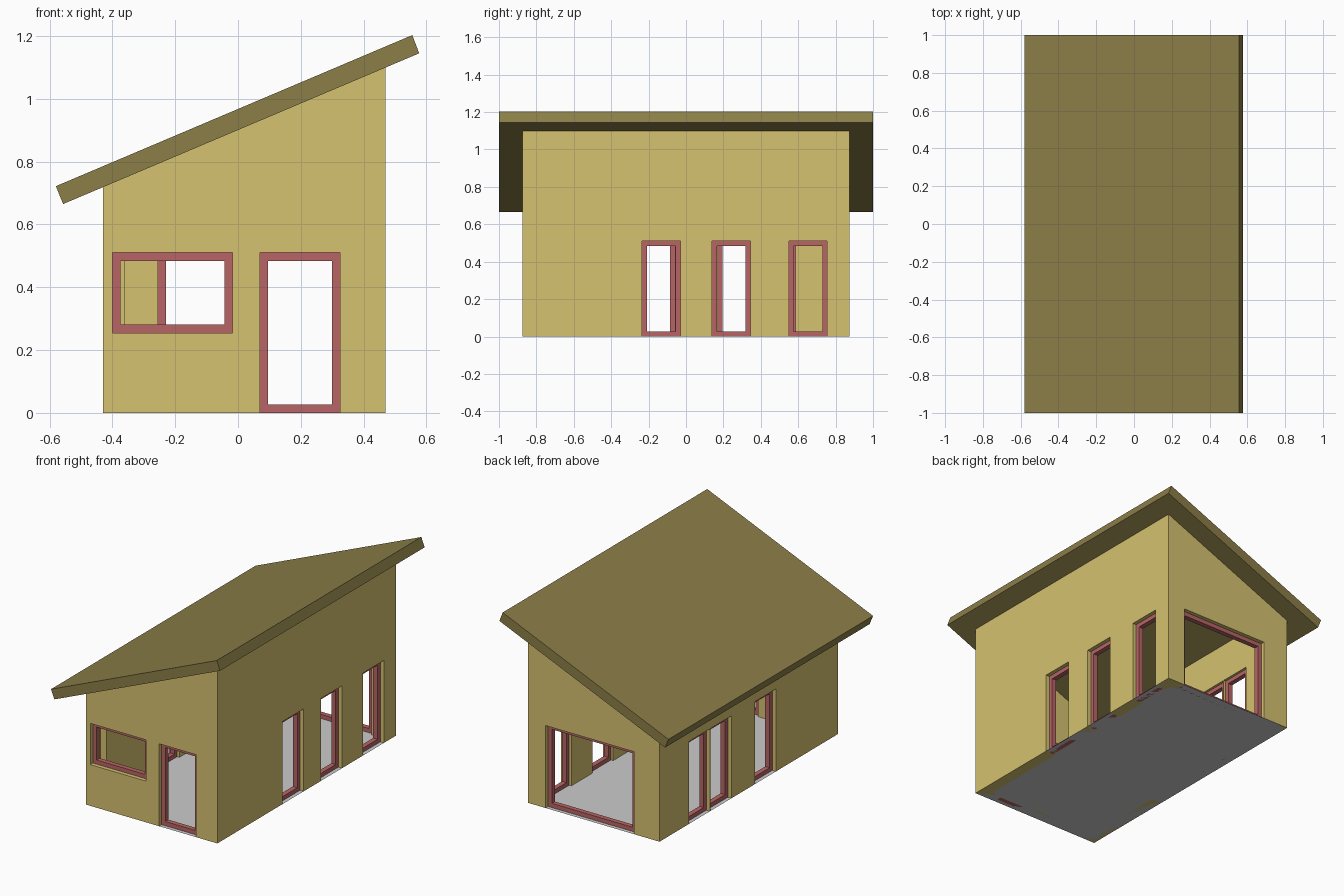
import bpy, bmesh

if "Cube" in bpy.data.objects:
    bpy.data.objects.remove(bpy.data.objects["Cube"])

X0, X1, Y0, Y1 = -0.43, 0.47, -0.873, 0.873   # outer wall footprint
T, REC, DEPTH, BAR = 0.07, 0.025, 0.03, 0.026  # wall, frame recess, frame depth, frame bar


def material(name, rgb):
    m = bpy.data.materials.new(name)
    m.diffuse_color = (*rgb, 1)
    m.use_nodes = True
    m.node_tree.nodes["Principled BSDF"].inputs["Base Color"].default_value = m.diffuse_color
    return m


WALL = material("wall_yellow", (0.67, 0.54, 0.16))
ROOF = material("roof_olive", (0.26, 0.21, 0.065))
FRAME = material("frame_red", (0.48, 0.13, 0.13))


def finish(name, bm, mat=None):
    bmesh.ops.recalc_face_normals(bm, faces=bm.faces)
    me = bpy.data.meshes.new(name)
    bm.to_mesh(me)
    bm.free()
    ob = bpy.data.objects.new(name, me)
    bpy.context.collection.objects.link(ob)
    if mat:
        me.materials.append(mat)
    return ob


def add_box(bm, lo, hi):
    vs = bmesh.ops.create_cube(bm, size=1)["verts"]
    for v in vs:
        v.co = [l + (c + 0.5) * (h - l) for c, l, h in zip(v.co, lo, hi)]


def prism(name, profile, y0, y1, mat):
    """Extrude an xz profile along y."""
    bm = bmesh.new()
    f = bm.faces.new([bm.verts.new((x, y0, z)) for x, z in profile])
    ext = bmesh.ops.extrude_face_region(bm, geom=[f])["geom"]
    bmesh.ops.translate(bm, vec=(0, y1 - y0, 0),
                        verts=[g for g in ext if isinstance(g, bmesh.types.BMVert)])
    return finish(name, bm, mat)


def cut(target, lo, hi):
    bm = bmesh.new()
    add_box(bm, lo, hi)
    cutter = finish("cutter", bm, WALL)
    cutter.hide_render = True
    mod = target.modifiers.new("cut", 'BOOLEAN')
    mod.operation, mod.solver, mod.object = 'DIFFERENCE', 'EXACT', cutter
    bpy.context.view_layer.objects.active = target
    bpy.ops.object.modifier_apply(modifier=mod.name)
    bpy.data.objects.remove(cutter)


# Sloping roof slab and the matching wall tops
prism("roof", [(-0.557, 0.665), (0.577, 1.145), (0.555, 1.203), (-0.58, 0.722)], -1, 1, ROOF)
under = lambda x: 0.665 + (x + 0.557) * 0.48 / 1.134
walls = prism("walls", [(X0, 0), (X1, 0), (X1, under(X1)), (X0, under(X0))], Y0, Y1, WALL)
cut(walls, (X0 + T, Y0 + T, -0.5), (X1 - T, Y1 - T, 2))

# Openings: name, side, start, end, sill height
TOP = 0.51
openings = [
    ("front_window", "front", -0.40, -0.017, 0.255),
    ("front_door", "front", 0.07, 0.325, 0),
    ("back_door", "back", -0.255, 0.35, 0),
    ("right_window_1", "right", -0.235, -0.03, 0),
    ("right_window_2", "right", 0.14, 0.345, 0),
    ("right_window_3", "right", 0.55, 0.755, 0),
    ("left_window_1", "left", -0.265, -0.06, 0),
    ("left_window_2", "left", 0.17, 0.375, 0),
    ("left_window_3", "left", 0.38, 0.585, 0),
]
# Outer plane of each wall and inward direction
SIDES = {"front": (Y0, 1), "back": (Y1, -1), "left": (X0, 1), "right": (X1, -1)}


def span(side, a, b, d0, d1, z0, z1):
    """Box corners from along-wall range, inward depth range and height range."""
    plane, s = SIDES[side]
    p, q = sorted((plane + s * d0, plane + s * d1))
    if side in ("front", "back"):
        return (a, p, z0), (b, q, z1)
    return (p, a, z0), (q, b, z1)


for name, side, a, b, sill in openings:
    cut(walls, *span(side, a, b, -0.05, T + 0.03, sill if sill else -0.1, TOP))
    # Recessed four-bar frame
    bm = bmesh.new()
    for u0, u1, z0, z1 in ((a, a + BAR, sill, TOP), (b - BAR, b, sill, TOP),
                           (a + BAR, b - BAR, sill, sill + BAR),
                           (a + BAR, b - BAR, TOP - BAR, TOP)):
        add_box(bm, *span(side, u0, u1, REC, REC + DEPTH, z0, z1))
    finish(name + "_frame", bm, FRAME)

# Floor sheet under the whole footprint
bm = bmesh.new()
bm.faces.new([bm.verts.new(p) for p in ((X0, Y0, 0), (X1, Y0, 0), (X1, Y1, 0), (X0, Y1, 0))])
finish("floor", bm)
